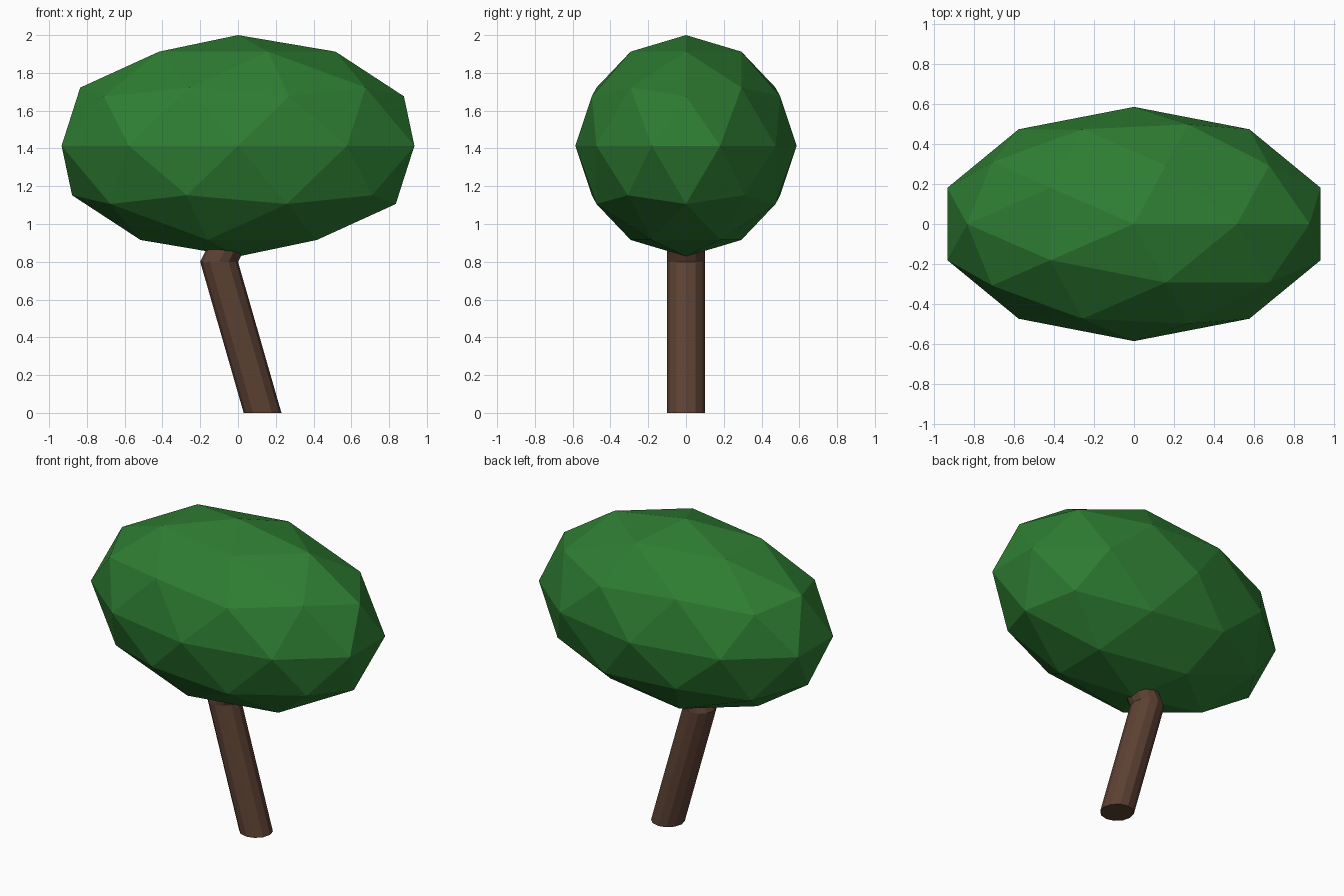
import bpy
import bmesh
from math import cos, sin, tau

if "Cube" in bpy.data.objects:
    bpy.data.objects.remove(bpy.data.objects["Cube"], do_unlink=True)


def material(name, color):
    mat = bpy.data.materials.new(name)
    mat.use_nodes = True
    mat.diffuse_color = color
    mat.node_tree.nodes["Principled BSDF"].inputs["Base Color"].default_value = color
    return mat


def add_object(name, bm, mat):
    bmesh.ops.recalc_face_normals(bm, faces=bm.faces)
    mesh = bpy.data.meshes.new(name)
    bm.to_mesh(mesh)
    bm.free()
    mesh.materials.append(mat)
    obj = bpy.data.objects.new(name, mesh)
    bpy.context.collection.objects.link(obj)
    return obj


leaf_green = material("leaf green", (0.027, 0.205, 0.032, 1))
bark_brown = material("bark brown", (0.109, 0.054, 0.033, 1))

# Foliage: stretched faceted ball
bm = bmesh.new()
bmesh.ops.create_icosphere(bm, subdivisions=2, radius=1)
bmesh.ops.scale(bm, vec=(0.982, 0.586, 0.586), verts=bm.verts)
bmesh.ops.translate(bm, vec=(0, 0, 1.414), verts=bm.verts)
add_object("foliage", bm, leaf_green)

# Trunk: leaning tube that bends just under the foliage
SIDES, RADIUS = 12, 0.1
bm = bmesh.new()
rings = []
for x, z in ((0.13, 0), (-0.1, 0.8), (0, 1.0)):
    rings.append([bm.verts.new((x + RADIUS * cos(tau * i / SIDES),
                                RADIUS * sin(tau * i / SIDES), z))
                  for i in range(SIDES)])
for low, high in zip(rings, rings[1:]):
    for i in range(SIDES):
        j = (i + 1) % SIDES
        bm.faces.new((low[i], low[j], high[j], high[i]))
bm.faces.new(rings[0])
bm.faces.new(rings[-1])
add_object("trunk", bm, bark_brown)
